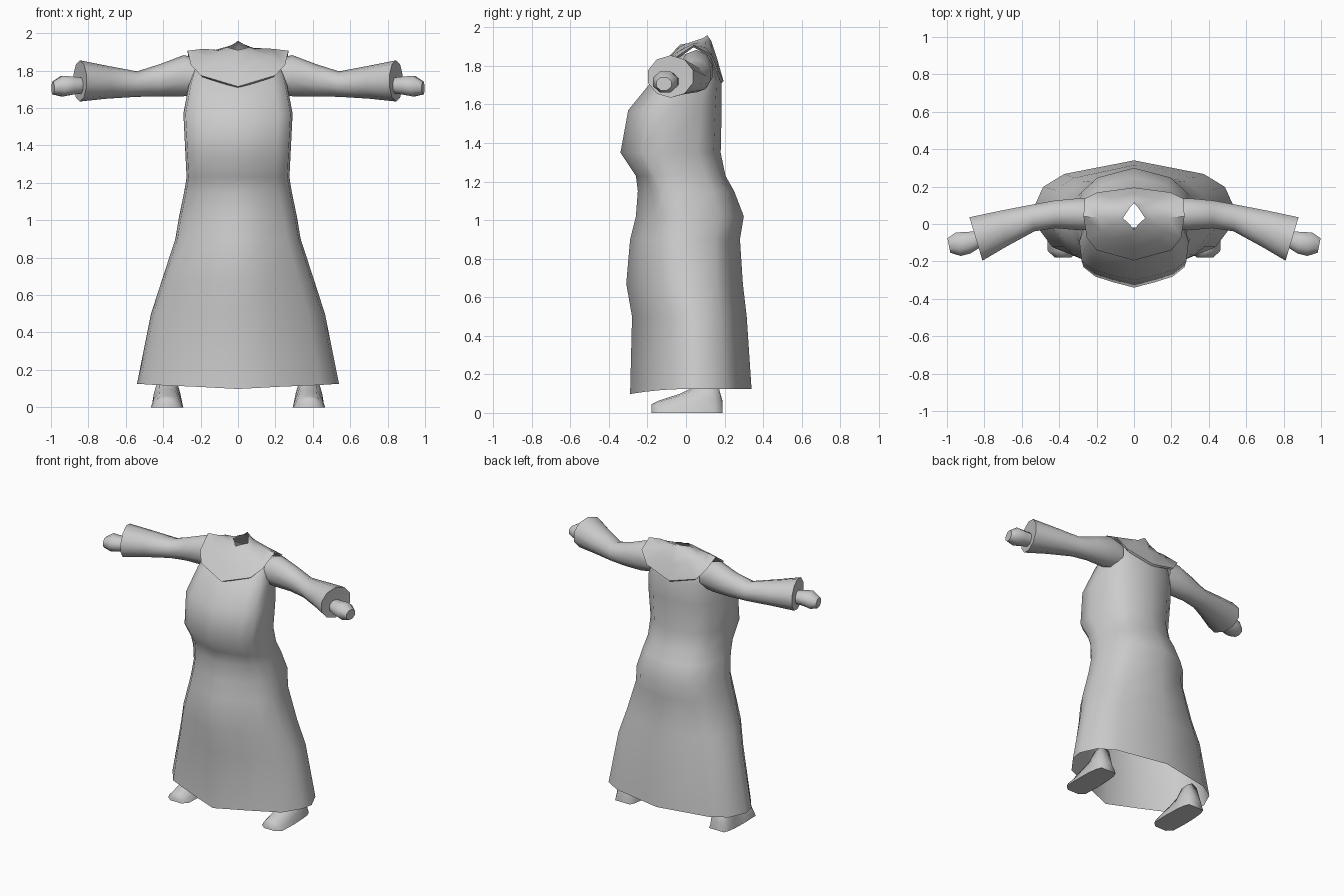
import bpy, bmesh, math

cloth = bpy.data.materials.new("plain_grey")
cloth.diffuse_color = (0.6, 0.6, 0.6, 1)


def loft(name, rings, cap_start=False, cap_end=False, angle=50):
    """Skin a list of closed rings that share one point count."""
    bm = bmesh.new()
    loops = [[bm.verts.new(p) for p in ring] for ring in rings]
    n = len(loops[0])
    for a, b in zip(loops, loops[1:]):
        for i in range(n):
            j = (i + 1) % n
            bm.faces.new((a[i], a[j], b[j], b[i]))
    if cap_start:
        bm.faces.new(loops[0])
    if cap_end:
        bm.faces.new(loops[-1])
    bmesh.ops.recalc_face_normals(bm, faces=bm.faces)
    mesh = bpy.data.meshes.new(name)
    bm.to_mesh(mesh)
    bm.free()
    mesh.materials.append(cloth)
    obj = bpy.data.objects.new(name, mesh)
    bpy.context.collection.objects.link(obj)
    bpy.ops.object.select_all(action='DESELECT')
    obj.select_set(True)
    bpy.context.view_layer.objects.active = obj
    bpy.ops.object.shade_smooth_by_angle(angle=math.radians(angle))
    return obj


def mirror_ring(half):
    """Complete a ring from its front-to-back right half."""
    return half + [(-x, y, z) for x, y, z in reversed(half[1:-1])]


# Unit outlines, front to back: the wide hem and the boxier belly
HEM = [(0, -1), (0.41, -0.75), (0.81, -0.47), (0.97, -0.1),
       (1, 0.17), (0.9, 0.55), (0.69, 0.77), (0, 1)]
BELLY = [(0, -1), (0.4, -0.89), (0.74, -0.77), (0.96, -0.58),
         (1, -0.15), (0.86, 0.55), (0.55, 0.86), (0, 1)]


def robe_ring(z, w, front, back, blend, dip=0.0):
    mid, half = (front + back) / 2, (back - front) / 2
    ring = []
    for (hx, hy), (bx, by) in zip(HEM, BELLY):
        u, v = hx + (bx - hx) * blend, hy + (by - hy) * blend
        ring.append((u * w, mid + v * half, z - dip * max(0, -v) ** 2))
    return mirror_ring(ring)


def tube_ring(side, x, y, z, ry, rz, skew, count=10):
    """Oval across an arm, slanted by skew in the top plane."""
    ring = []
    for i in range(count):
        t = 2 * math.pi * (i + 0.5) / count
        dy = ry * math.cos(t)
        ring.append((side * (x + skew * dy), y + dy, z + rz * math.sin(t)))
    return ring


# Robe: flared skirt, pinched waist, full belly and narrowing chest
levels = [
    (0.125, 0.54, -0.29, 0.34, 0, 0.027),
    (0.50, 0.465, -0.28, 0.315, 0),
    (0.67, 0.41, -0.31, 0.295, 0.15),
    (0.90, 0.335, -0.29, 0.28, 0.35),
    (1.02, 0.315, -0.26, 0.30, 0.5),
    (1.15, 0.288, -0.25, 0.25, 0.8),
    (1.23, 0.275, -0.26, 0.205, 1),
    (1.35, 0.281, -0.34, 0.18, 1),
    (1.57, 0.292, -0.30, 0.185, 1),
    (1.72, 0.264, -0.178, 0.185, 1),
    (1.82, 0.235, -0.07, 0.15, 1),
    (1.86, 0.20, -0.02, 0.13, 1),
]
loft("robe", [robe_ring(*lv) for lv in levels], angle=70)

# Collar cape with a pointed hem and a raised diamond neck opening
hem = [(0, -0.195, 1.715), (0.2, -0.14, 1.775), (0.252, -0.075, 1.83),
       (0.27, 0.04, 1.907), (0.264, 0.135, 1.855), (0.2, 0.168, 1.775), (0, 0.195, 1.72)]
inner = [(0, -0.055, 1.885), (0.06, -0.03, 1.9), (0.09, 0, 1.905),
         (0.1, 0.03, 1.91), (0.08, 0.07, 1.922), (0.05, 0.1, 1.928), (0, 0.13, 1.932)]
rim = [(0, -0.03, 1.91), (0.025, 0, 1.916), (0.04, 0.015, 1.92),
       (0.06, 0.03, 1.925), (0.04, 0.06, 1.935), (0.02, 0.09, 1.945), (0, 0.11, 1.96)]
lip = [(x * 0.95, 0.03 + (y - 0.03) * 0.93, z - 0.01) for x, y, z in hem]
middle = [tuple((a + b) / 2 + (0.008 if k == 2 else 0) for k, (a, b) in enumerate(zip(p, q)))
          for p, q in zip(hem, inner)]
loft("collar", [mirror_ring(r) for r in (lip, hem, middle, inner, rim)], angle=50)

# Sleeves, hands and shoes on both sides
sleeve = [
    (0.20, 0.05, 1.77, 0.085, 0.09, 0),
    (0.29, 0.052, 1.773, 0.09, 0.11, 0),
    (0.42, 0.052, 1.748, 0.078, 0.086, 0),
    (0.54, 0.032, 1.728, 0.075, 0.068, 0.1),
    (0.70, -0.025, 1.738, 0.10, 0.088, 0.2),
    (0.845, -0.08, 1.745, 0.122, 0.11, 0.3),
    (0.843, -0.08, 1.74, 0.08, 0.065, 0.3),
]
hand = [
    (0.83, -0.08, 1.72, 0.045, 0.045, 0.3),
    (0.885, -0.10, 1.72, 0.062, 0.052, 0.2),
    (0.94, -0.108, 1.717, 0.068, 0.06, 0.2),
    (0.99, -0.115, 1.707, 0.042, 0.037, 0.2),
]
# Shoe sections: y, half width, height, with the ankle rising at the back
shoe = [(-0.178, 0.045, 0.045), (-0.145, 0.082, 0.062), (-0.03, 0.087, 0.10),
        (0.045, 0.085, 0.135), (0.09, 0.083, 0.19), (0.15, 0.076, 0.2), (0.19, 0.06, 0.06)]
section = [(-1, 0), (-0.85, 0.4), (-0.5, 0.9), (0, 1), (0.5, 0.9), (0.85, 0.4), (1, 0)]

for label, side in (("left", -1), ("right", 1)):
    loft(label + "_sleeve", [tube_ring(side, *r) for r in sleeve], cap_end=True)
    loft(label + "_hand", [tube_ring(side, *r, count=8) for r in hand], True, True)
    loft(label + "_shoe",
         [[(side * (0.379 + u * w), y, v * h) for u, v in section] for y, w, h in shoe],
         True, True, angle=80)
